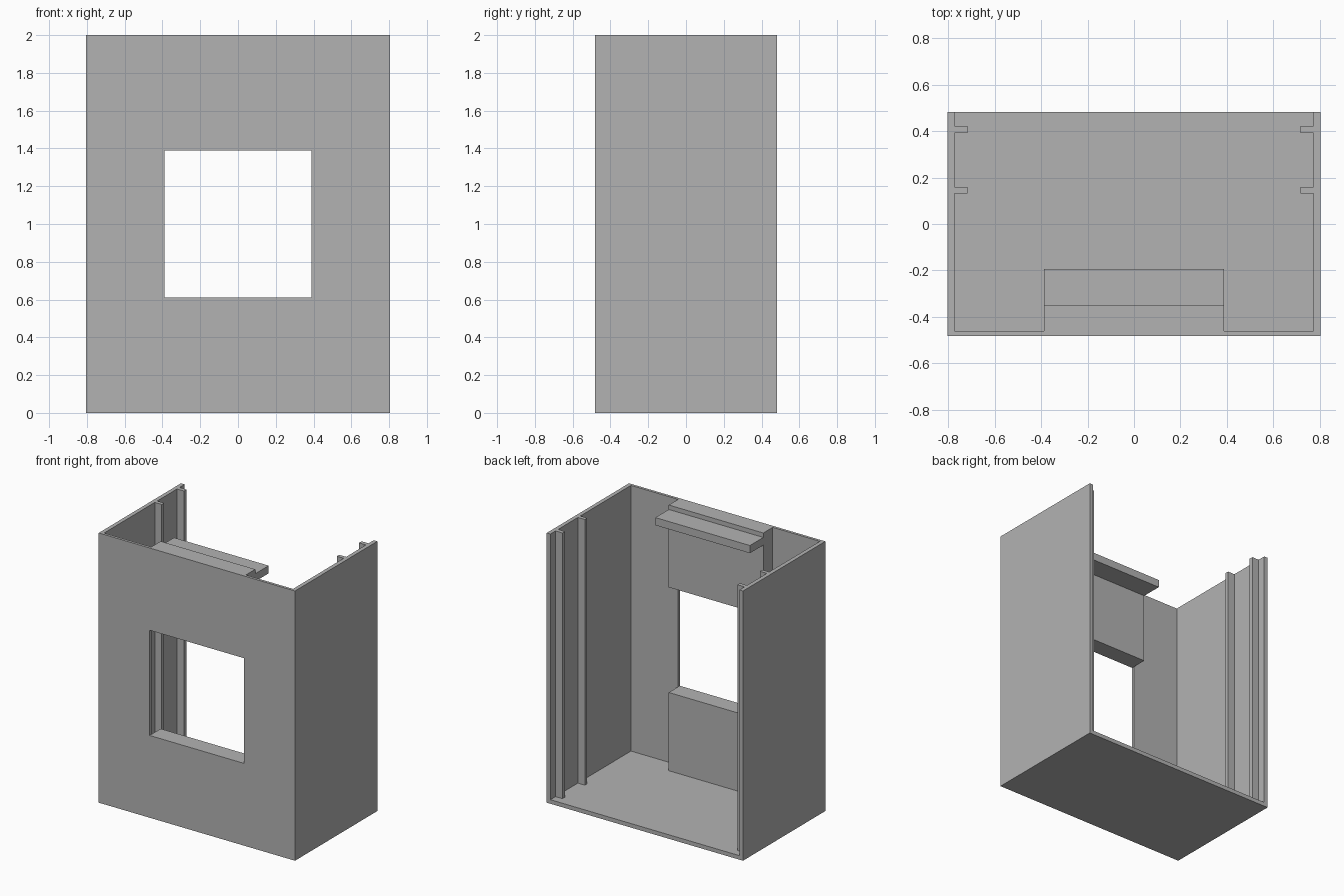
import bpy
import bmesh
from mathutils import Vector

if "Cube" in bpy.data.objects:
    bpy.data.objects.remove(bpy.data.objects["Cube"])

# Single plain grey
grey = bpy.data.materials.new("plain grey")
grey.use_nodes = True
colour = (0.45, 0.45, 0.45, 1)
grey.diffuse_color = colour
grey.node_tree.nodes["Principled BSDF"].inputs["Base Color"].default_value = colour

W, D, H = 0.805, 0.482, 2.0         # half width, half depth, height
SIDE, FRONT, FLOOR = 0.03, 0.02, 0.03
WIN, WIN_LOW, WIN_TOP = 0.388, 0.61, 1.39
BLOCK_Y, SHELF_Y = -0.352, -0.195


def extrude(name, points, offset):
    """Solid made by pushing a closed flat outline along an offset."""
    bm = bmesh.new()
    face = bm.faces.new([bm.verts.new(p) for p in points])
    moved = bmesh.ops.extrude_face_region(bm, geom=[face])["geom"]
    verts = [g for g in moved if isinstance(g, bmesh.types.BMVert)]
    bmesh.ops.translate(bm, verts=verts, vec=Vector(offset))
    bmesh.ops.recalc_face_normals(bm, faces=bm.faces)
    mesh = bpy.data.meshes.new(name)
    bm.to_mesh(mesh)
    bm.free()
    mesh.materials.append(grey)
    obj = bpy.data.objects.new(name, mesh)
    bpy.context.collection.objects.link(obj)
    return obj


def box(name, x, y, z):
    outline = [(x[i], y[j], z[0]) for i, j in ((0, 0), (1, 0), (1, 1), (0, 1))]
    return extrude(name, outline, (0, 0, z[1] - z[0]))


# Walls with guide rails: half plan from the front centre round to the inside
inner, rail = W - SIDE, W - SIDE - 0.057
half = [(W, -D), (W, D), (inner, D)]
for back, near in ((0.422, 0.392), (0.16, 0.132)):
    half += [(inner, back), (rail, back), (rail, near), (inner, near)]
half.append((inner, -D + FRONT))
plan = half + [(-x, y) for x, y in reversed(half)]
walls = extrude("walls_with_rails", [(x, y, FLOOR) for x, y in plan],
                (0, 0, H - FLOOR))

# Window opening through the front wall
cutter = box("window_cutter", (-WIN, WIN), (-D - 0.1, -D + 0.1), (WIN_LOW, WIN_TOP))
cutter.hide_render = True
cut = walls.modifiers.new("window", "BOOLEAN")
cut.operation = "DIFFERENCE"
cut.solver = "EXACT"
cut.object = cutter
bpy.context.view_layer.objects.active = walls
bpy.ops.object.modifier_apply(modifier=cut.name)
bpy.data.objects.remove(cutter)

# Floor plate
box("floor", (-W, W), (-D, D), (0, FLOOR))

# Thick block under the window
box("lower_block", (-WIN, WIN), (-D + FRONT, BLOCK_Y), (FLOOR, WIN_LOW))

# Thick block over the window, with the shelf that juts back near the top
section = [(-D + FRONT, WIN_TOP), (BLOCK_Y, WIN_TOP), (BLOCK_Y, 1.91),
           (SHELF_Y, 1.91), (SHELF_Y, 1.967), (BLOCK_Y, 1.967),
           (BLOCK_Y, H), (-D + FRONT, H)]
extrude("upper_block_with_shelf", [(-WIN, y, z) for y, z in section],
        (2 * WIN, 0, 0))
